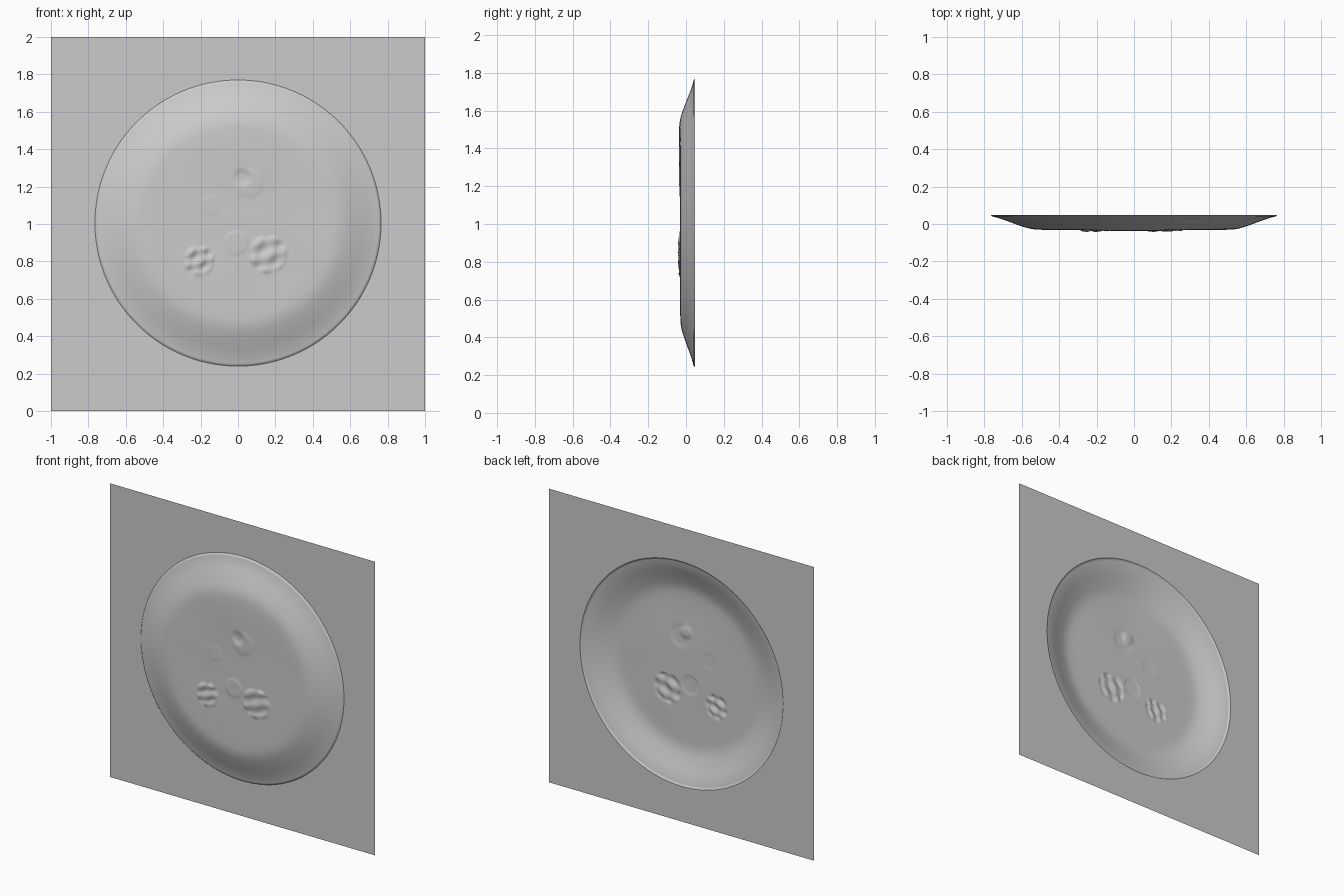
import bpy, bmesh, math

if "Cube" in bpy.data.objects:
    bpy.data.objects.remove(bpy.data.objects["Cube"])

grey = bpy.data.materials.new("plain grey")
grey.diffuse_color = (0.6, 0.6, 0.6, 1)
grey.use_nodes = True
grey.node_tree.nodes["Principled BSDF"].inputs["Base Color"].default_value = grey.diffuse_color

SEGS, RADIUS, CZ, BACK = 192, 0.765, 1.005, 0.048
# Dish cross-section: radius, y
PROFILE = [(0, -0.031), (0.35, -0.031), (0.5, -0.031), (0.55, -0.028), (0.6, -0.013),
           (0.65, 0.005), (0.7, 0.025), (0.74, 0.036), (0.757, 0.04), (0.765, BACK)]


def profile_y(r):
    for (r0, y0), (r1, y1) in zip(PROFILE, PROFILE[1:]):
        if r <= r1:
            return y0 + (y1 - y0) * (r - r0) / (r1 - r0)
    return BACK


def smooth_y(r):
    if r > 0.735:
        return profile_y(r)
    return sum(profile_y(abs(r + d * 0.01)) for d in range(-3, 4)) / 7


def bump(x, z, cx, cz, rad, edge=0.2):
    """1 inside a round patch, fading to 0 at its rim."""
    t = (1 - math.hypot(x - cx, z - cz) / rad) / edge
    t = max(0.0, min(1.0, t))
    return t * t * (3 - 2 * t)


def ring(x, z, cx, cz, rad, width):
    return math.exp(-((math.hypot(x - cx, z - cz) - rad) / width) ** 2)


def relief(x, z):
    """Forward offset of the small details on the dish floor."""
    h = 0.0
    # Two rippled studs
    for cx, cz, rad, amp in ((-0.21, 0.805, 0.085, 0.009), (0.16, 0.84, 0.108, 0.008)):
        u, v = (x - cx + z - cz) / rad, (x - cx - z + cz) / rad
        h += bump(x, z, cx, cz, rad) * (0.003 + amp * math.sin(5.2 * v + 0.6) * math.cos(2.6 * u))
    # Middle and side shallow discs
    h += 0.003 * bump(x, z, -0.01, 0.9, 0.072, 0.3)
    h += 0.0015 * bump(x, z, -0.15, 1.1, 0.06, 0.35)
    # Upper dimple with a raised left lip
    h -= 0.009 * bump(x, z, 0.025, 1.25, 0.055, 0.7)
    h += 0.003 * bump(x, z, 0.06, 1.22, 0.09, 0.4)
    # Slight swelling of the upper floor and gentle unevenness
    h += 0.007 * bump(x, z, 0, 1.42, 0.35, 1.0)
    h += 0.0008 * math.sin(9 * x + 4 * z) * math.sin(11 * z - 3 * x) * bump(x, z, 0, CZ, 0.6, 0.3)
    return h


def finish(name, bm):
    me = bpy.data.meshes.new(name)
    bm.normal_update()
    bm.to_mesh(me)
    bm.free()
    me.materials.append(grey)
    for p in me.polygons:
        p.use_smooth = True
    ob = bpy.data.objects.new(name, me)
    bpy.context.collection.objects.link(ob)
    return ob


def bridge(bm, inner, outer):
    for i in range(SEGS):
        j = (i + 1) % SEGS
        bm.faces.new((inner[i], outer[i], outer[j], inner[j]))


angles = [2 * math.pi * i / SEGS for i in range(SEGS)]

# Raised round dish, an open shell
bm = bmesh.new()
radii = [0.01 * k for k in range(1, 75)] + [0.75, 0.757, RADIUS]
centre = bm.verts.new((0, smooth_y(0) - relief(0, CZ), CZ))
previous = None
for r in radii:
    loop = []
    for a in angles:
        x, z = r * math.cos(a), CZ + r * math.sin(a)
        y = smooth_y(r) - (relief(x, z) if r < 0.7 else 0)
        loop.append(bm.verts.new((x, y, z)))
    if previous:
        bridge(bm, previous, loop)
    else:
        for i in range(SEGS):
            bm.faces.new((centre, loop[i], loop[(i + 1) % SEGS]))
    previous = loop
finish("dish", bm)

# Flat square sheet around the dish
bm = bmesh.new()
inner, outer = [], []
for a in angles:
    c, s = math.cos(a), math.sin(a)
    k = 1 / max(abs(c), abs(s))
    inner.append(bm.verts.new((RADIUS * c, BACK, CZ + RADIUS * s)))
    outer.append(bm.verts.new((k * c, BACK, 1 + k * s)))
bridge(bm, inner, outer)
finish("square_sheet", bm)
